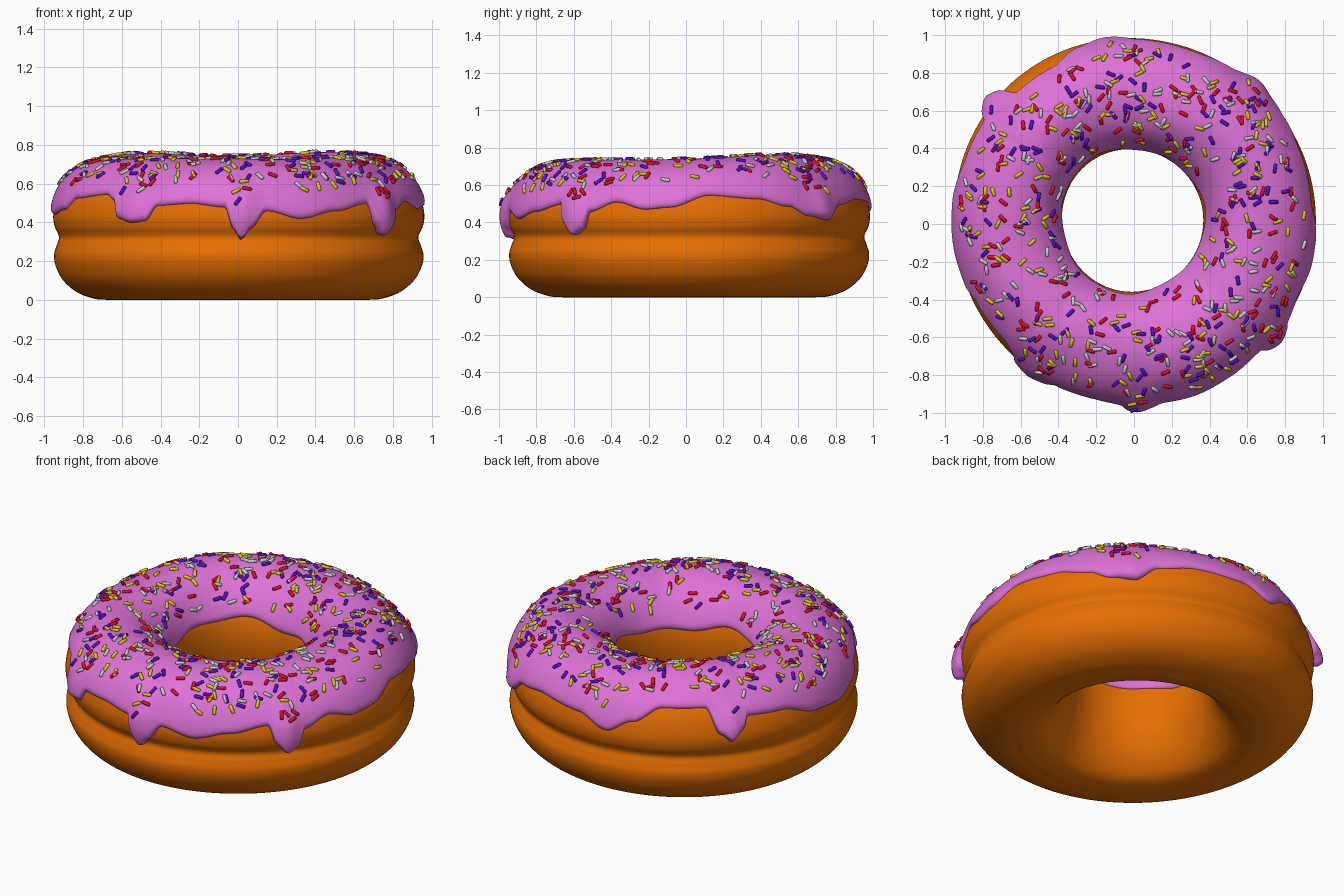
import bpy, bmesh, math, random
from mathutils import Vector, Matrix

if "Cube" in bpy.data.objects:
    bpy.data.objects.remove(bpy.data.objects["Cube"])

random.seed(4)

# Ring cross-section (radius, height), from the bottom up the hole, over the top and down the outside
SECTION = [(.62, 0), (.53, .025), (.455, .1), (.405, .2), (.38, .3), (.372, .4), (.385, .5), (.425, .59),
           (.49, .665), (.57, .707), (.66, .722), (.75, .707), (.83, .665), (.895, .598), (.935, .52), (.952, .44),
           (.945, .38), (.922, .325), (.935, .28), (.948, .23), (.938, .17), (.9, .1), (.83, .04),
           (.74, .006), (.67, 0)]
# Outer icing hem: angle in degrees, height
HEM = [(-173, .44), (-160, .47), (-153, .53), (-137, .55), (-133, .52), (-130, .42), (-125, .4), (-120, .41),
       (-116, .49), (-105, .5), (-94, .48), (-91.5, .37), (-89, .31), (-86, .37), (-81, .46), (-70, .42),
       (-58, .46), (-45, .5), (-42.5, .39), (-39, .34), (-35, .37), (-33, .46), (-24, .51), (-14, .47), (-6, .48),
       (6, .54), (22, .52), (33, .48), (41, .43), (49, .41), (57, .49), (70, .52), (88, .51), (99, .45),
       (108, .52), (118, .6), (133, .6), (137.5, .46), (141, .42), (145, .47), (147, .54), (160, .53), (175, .46),
       (187, .44)]
DRIPS = [(-125, .016), (-89, .025), (-39, .034), (47, .02), (141, .034)]
SUB = 6


def smooth_loop(pts):
    out, n = [], len(pts)
    for i in range(n):
        a, b, c, d = (Vector(pts[(i + k) % n]) for k in (-1, 0, 1, 2))
        for s in range(SUB):
            t = s / SUB
            out.append(.5 * (2 * b + (c - a) * t + (2 * a - 5 * b + 4 * c - d) * t * t
                             + (3 * b - a - 3 * c + d) * t ** 3))
    return out


LOOP = smooth_loop(SECTION)
TOP = 10 * SUB
ARC = [0]
for p, q in zip(LOOP, LOOP[1:]):
    ARC.append(ARC[-1] + (q - p).length)


def place(r, z, a):
    # Slightly uneven ring, hole shifted toward the back left
    r *= 1 + .008 * math.sin(2 * a + 2.2) + .006 * math.sin(3 * a + 1)
    z *= 1 + (.02 * math.sin(a + .3) + .008 * math.sin(3 * a)) * (z / .75) ** 2
    return Vector((r * math.cos(a) - .015 * max(0, 1 - r), r * math.sin(a) * 1.022 + .02, z))


def hem_height(deg):
    deg = (deg + 173) % 360 - 173
    for (a, za), (b, zb) in zip(HEM, HEM[1:]):
        if a <= deg <= b:
            t = (deg - a) / (b - a)
            return za + (zb - za) * t * t * (3 - 2 * t)


def arc_at(z, start, step):
    i = start
    while LOOP[i].y > z:
        i += step
    t = (z - LOOP[i].y) / (LOOP[i - step].y - LOOP[i].y)
    return ARC[i] + (ARC[i - step] - ARC[i]) * t


def icing_point(a, u):
    deg = math.degrees(a)
    s0 = arc_at(.5 + .02 * math.sin(3 * a + 1) + .01 * math.sin(7 * a), TOP, -1)
    s1 = arc_at(hem_height(deg), TOP, 1)
    s = s0 + (s1 - s0) * u
    i = max(k for k in range(len(ARC) - 1) if ARC[k] <= s)
    p = LOOP[i].lerp(LOOP[i + 1], (s - ARC[i]) / (ARC[i + 1] - ARC[i]))
    tan = (LOOP[i + 2] - LOOP[i - 1]).normalized()
    # Thickness: rounded at the hems, fuller at the drips
    edge = min(1, min(s - s0, s1 - s) / .035)
    thick = .022 + .006 * math.sin(4 * a + 9 * u) * math.sin(math.pi * u)
    low = max(0, min(1, (s - ARC[TOP] - .24) / .15))
    for d, amount in DRIPS:
        gap = (deg - d + 180) % 360 - 180
        thick += amount * low * math.exp(-(gap / 4.5) ** 2)
    off = thick * math.sqrt(max(0, 1 - (1 - edge) ** 2)) - .003
    return place(p.x - tan.y * off, p.y + tan.x * off, a)


def finish(name, bm, color):
    bmesh.ops.recalc_face_normals(bm, faces=bm.faces)
    me = bpy.data.meshes.new(name)
    bm.to_mesh(me)
    bm.free()
    ob = bpy.data.objects.new(name, me)
    bpy.context.collection.objects.link(ob)
    mat = bpy.data.materials.new(name + "_color")
    mat.diffuse_color = (*color, 1)
    mat.use_nodes = True
    mat.node_tree.nodes["Principled BSDF"].inputs["Base Color"].default_value = mat.diffuse_color
    me.materials.append(mat)
    me.shade_smooth()
    return ob


def ring_grid(bm, columns, closed):
    rows = [[bm.verts.new(p) for p in col] for col in columns]
    n = len(rows[0])
    for a, b in zip(rows, rows[1:] + rows[:1]):
        for j in range(n if closed else n - 1):
            k = (j + 1) % n
            bm.faces.new((a[j], b[j], b[k], a[k]))


# Dough ring
bm = bmesh.new()
ring_grid(bm, [[place(p.x, p.y, 2 * math.pi * i / 128) for p in LOOP] for i in range(128)], True)
finish("dough", bm, (.8, .16, .001))

# Icing with drips, rows packed toward the hems
bm = bmesh.new()
us = [.5 - .5 * math.cos(math.pi * j / 44) for j in range(45)]
ring_grid(bm, [[icing_point(2 * math.pi * i / 400, u) for u in us] for i in range(400)], False)
icing = finish("icing", bm, (.74, .17, .69))
if icing.data.polygons[22].normal.z < 0:
    icing.data.flip_normals()


# Sprinkles: small rounded rods lying on the icing, one object per colour
def add_rod(bm, frame):
    rings = []
    for x, r in ((-.025, .006), (-.021, .01), (.021, .01), (.025, .006)):
        rings.append([bm.verts.new(frame @ Vector((x, r * math.cos(k * math.pi / 4), r * math.sin(k * math.pi / 4))))
                      for k in range(8)])
    for a, b in zip(rings, rings[1:]):
        for k in range(8):
            bm.faces.new((a[k], a[k - 1], b[k - 1], b[k]))
    bm.faces.new(rings[0])
    bm.faces.new(rings[-1][::-1])


for name, color in (("red", (.75, .005, .02)), ("yellow", (.75, .58, .005)),
                    ("white", (.6, .6, .6)), ("purple", (.1, .005, .6))):
    bm = bmesh.new()
    count = 0
    while count < 145:
        a, u = random.uniform(0, 2 * math.pi), random.uniform(.12, .84)
        p = icing_point(a, u)
        if random.random() > p.xy.length or p.z < .5:
            continue
        da = icing_point(a + .01, u) - p
        du = icing_point(a, u + .01) - p
        n = da.cross(du).normalized()
        if n.z < 0:
            n = -n
        x = (Matrix.Rotation(random.uniform(0, math.pi), 3, n) @ da.normalized()).normalized()
        rot = Matrix((x, n.cross(x), n)).transposed().to_4x4()
        add_rod(bm, Matrix.Translation(p + n * .003) @ rot)
        count += 1
    finish(name + "_sprinkles", bm, color)
